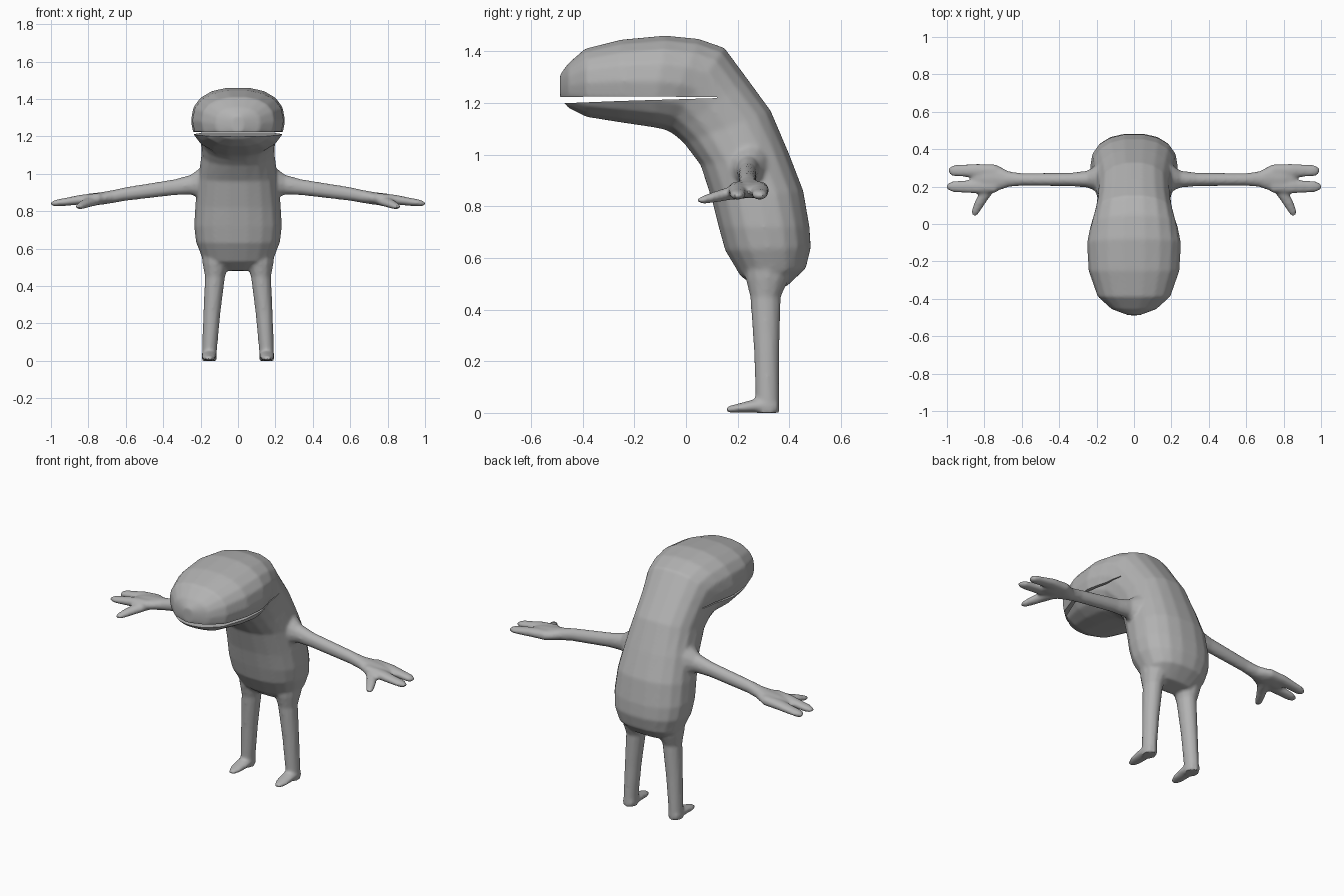
import bpy, bmesh
from math import cos, sin, tau
from mathutils import Vector

cube = bpy.data.objects.get("Cube")
if cube:
    bpy.data.objects.remove(cube)

grey = bpy.data.materials.new("plain grey")
grey.use_nodes = True
tone = (0.45, 0.45, 0.45, 1)
grey.diffuse_color = tone
grey.node_tree.nodes["Principled BSDF"].inputs["Base Color"].default_value = tone


def sign_pow(value, power):
    return (1 if value >= 0 else -1) * abs(value) ** power


def loft(bm, sections, sides=14, squareness=2.0):
    """Skin closed rings given as (centre, half axis, half axis)."""
    rings = []
    for centre, u, v in sections:
        ring = []
        for i in range(sides):
            a = tau * i / sides
            c, s = sign_pow(cos(a), 2 / squareness), sign_pow(sin(a), 2 / squareness)
            ring.append(bm.verts.new(Vector(centre) + Vector(u) * c + Vector(v) * s))
        rings.append(ring)
    for a, b in zip(rings, rings[1:]):
        for i in range(sides):
            j = (i + 1) % sides
            bm.faces.new((a[i], a[j], b[j], b[i]))
    bm.faces.new(rings[0])
    bm.faces.new(rings[-1])


def side_ring(front, back, half_width):
    """Ring spanning two (y, z) points of the side outline."""
    f, b = Vector((0, *front)), Vector((0, *back))
    return (f + b) / 2, (half_width, 0, 0), (b - f) / 2


def limb(bm, stations, u, v, sides=12):
    """Loft of (x, y, z, size along u, size along v)."""
    loft(bm, [((x, y, z), Vector(u) * a, Vector(v) * b) for x, y, z, a, b in stations], sides)


X, Y, Z = (1, 0, 0), (0, 1, 0), (0, 0, 1)
bm = bmesh.new()

# Torso bending forward into the head, from hips to snout
spine = [
    ((0.28, 0.48), (0.39, 0.49), 0.13),
    ((0.21, 0.53), (0.465, 0.56), 0.19),
    ((0.15, 0.63), (0.485, 0.64), 0.225),
    ((0.125, 0.72), (0.48, 0.72), 0.235),
    ((0.10, 0.82), (0.456, 0.86), 0.228),
    ((0.055, 0.96), (0.40, 1.005), 0.212),
    ((-0.01, 1.045), (0.33, 1.17), 0.195),
    ((-0.045, 1.075), (0.235, 1.30), 0.20),
    ((-0.07, 1.09), (0.15, 1.415), 0.215),
    ((-0.09, 1.097), (0.05, 1.45), 0.235),
    ((-0.13, 1.105), (-0.08, 1.463), 0.252),
    ((-0.25, 1.123), (-0.25, 1.447), 0.243),
    ((-0.385, 1.145), (-0.39, 1.412), 0.195),
    ((-0.455, 1.18), (-0.455, 1.355), 0.12),
    ((-0.488, 1.22), (-0.488, 1.31), 0.03),
]
loft(bm, [side_ring(*s) for s in spine], 18, 2.35)

for s in (1, -1):
    # Leg
    limb(bm, [(s * .115, .32, .62, .085, .10), (s * .118, .315, .52, .072, .085),
              (s * .123, .308, .45, .054, .060), (s * .14, .312, .25, .046, .050),
              (s * .152, .315, .06, .040, .046), (s * .154, .316, 0, .040, .046)], X, Y)
    # Foot
    limb(bm, [(s * .154, .355, .024, .032, .024), (s * .154, .32, .028, .041, .028),
              (s * .154, .26, .026, .041, .026), (s * .155, .20, .018, .036, .018),
              (s * .156, .155, .012, .018, .012)], X, Z)
    # Arm and palm
    limb(bm, [(s * .12, .245, .95, .085, .115), (s * .20, .245, .95, .072, .085),
              (s * .25, .24, .942, .045, .054), (s * .34, .238, .928, .036, .043),
              (s * .60, .238, .892, .034, .037), (s * .67, .24, .878, .042, .035),
              (s * .73, .245, .868, .070, .034), (s * .80, .245, .862, .075, .032),
              (s * .85, .242, .857, .060, .024), (s * .87, .24, .855, .03, .012)], Y, Z)
    # Two fingers
    for y, tip in ((.285, .99), (.20, 1.0)):
        limb(bm, [(s * .74, y, .868, .034, .030), (s * .84, y, .862, .038, .027),
                  (s * .92, y, .850, .033, .022), (s * .97, y, .844, .030, .019),
                  (s * tip, y, .840, .016, .011)], Y, Z)
    # Thumb
    limb(bm, [(s * .765, .23, .86, .045, .030), (s * .79, .17, .85, .038, .026),
              (s * .825, .11, .836, .031, .022), (s * .845, .07, .826, .025, .017),
              (s * .852, .045, .822, .013, .009)], X, Z)

bmesh.ops.recalc_face_normals(bm, faces=bm.faces)
mesh = bpy.data.meshes.new("creature_body")
bm.to_mesh(mesh)
bm.free()
body = bpy.data.objects.new("creature_body", mesh)
bpy.context.collection.objects.link(body)
mesh.materials.append(grey)

# Wedge that opens the mouth
bm = bmesh.new()
profile = [(-.6, 1.194), (-.25, 1.208), (.12, 1.219), (.12, 1.223), (-.25, 1.226), (-.6, 1.222)]
face = bm.faces.new([bm.verts.new((-.4, y, z)) for y, z in profile])
side = bmesh.ops.extrude_face_region(bm, geom=[face])["geom"]
bmesh.ops.translate(bm, vec=(.8, 0, 0), verts=[g for g in side if isinstance(g, bmesh.types.BMVert)])
bmesh.ops.recalc_face_normals(bm, faces=bm.faces)
cut_mesh = bpy.data.meshes.new("mouth_cutter")
bm.to_mesh(cut_mesh)
bm.free()
cut_mesh.materials.append(grey)
cutter = bpy.data.objects.new("mouth_cutter", cut_mesh)
bpy.context.collection.objects.link(cutter)
cutter.hide_render = True
cutter.hide_viewport = True

# Fuse the parts into one soft skin, then cut the mouth
fuse = body.modifiers.new("fuse", "REMESH")
fuse.mode = "VOXEL"
fuse.voxel_size = 0.009
soften = body.modifiers.new("soften", "SMOOTH")
soften.factor = 0.5
soften.iterations = 6
mouth = body.modifiers.new("mouth", "BOOLEAN")
mouth.operation = "DIFFERENCE"
mouth.solver = "EXACT"
mouth.object = cutter

bpy.context.view_layer.objects.active = body
body.select_set(True)
for name in ("fuse", "soften", "mouth"):
    bpy.ops.object.modifier_apply(modifier=name)
bpy.data.objects.remove(cutter)
bpy.ops.object.shade_smooth_by_angle(angle=0.7)
